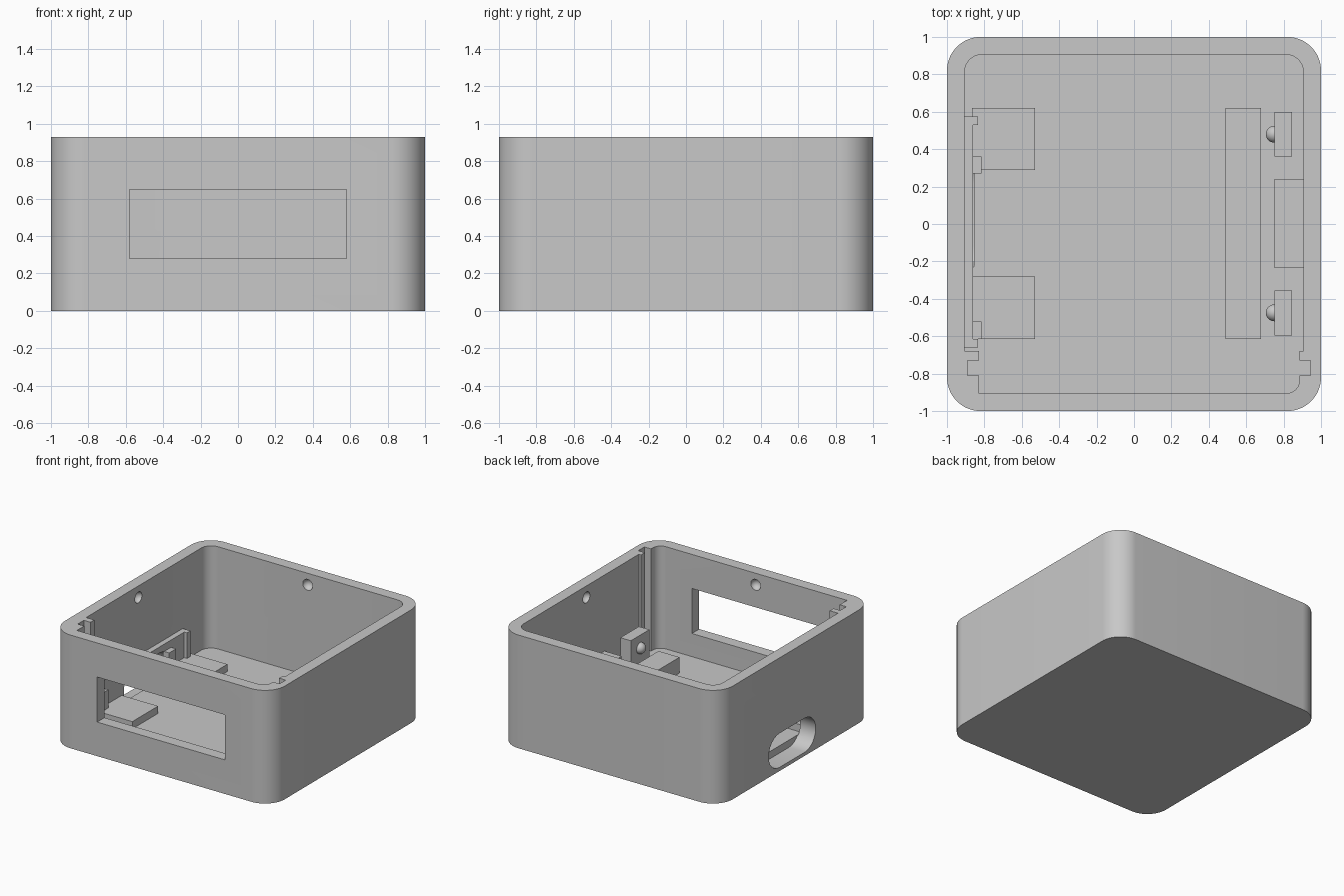
import bpy, bmesh, math
from mathutils import Matrix, Vector

cube = bpy.data.objects.get("Cube")
if cube:
    bpy.data.objects.remove(cube, do_unlink=True)

grey = bpy.data.materials.new("plain grey plastic")
grey.use_nodes = True
colour = (0.58, 0.58, 0.58, 1)
grey.diffuse_color = colour
grey.node_tree.nodes["Principled BSDF"].inputs["Base Color"].default_value = colour

FLOOR, TOP = 0.09, 0.93


def finish(name, bm):
    bmesh.ops.recalc_face_normals(bm, faces=bm.faces)
    mesh = bpy.data.meshes.new(name)
    bm.to_mesh(mesh)
    bm.free()
    mesh.materials.append(grey)
    obj = bpy.data.objects.new(name, mesh)
    bpy.context.collection.objects.link(obj)
    return obj


def box(name, x, y, z):
    bm = bmesh.new()
    bmesh.ops.create_cube(bm, size=1)
    for v in bm.verts:
        v.co = [r[0] if c < 0 else r[1] for c, r in zip(v.co, (x, y, z))]
    return finish(name, bm)


def prism(name, points, low, high, matrix=Matrix()):
    bm = bmesh.new()
    face = bm.faces.new([bm.verts.new((x, y, low)) for x, y in points])
    new = bmesh.ops.extrude_face_region(bm, geom=[face])["geom"]
    for v in new:
        if isinstance(v, bmesh.types.BMVert):
            v.co.z = high
    bm.transform(matrix)
    return finish(name, bm)


def arc(cx, cy, r, start, end, steps=12):
    angles = [math.radians(start + (end - start) * i / steps) for i in range(steps + 1)]
    return [(cx + r * math.cos(a), cy + r * math.sin(a)) for a in angles]


def ball(name, centre, r):
    bm = bmesh.new()
    bmesh.ops.create_uvsphere(bm, u_segments=24, v_segments=12, radius=r,
                              matrix=Matrix.Translation(Vector(centre)))
    return finish(name, bm)


def cut(obj, cutter):
    cutter.hide_render = True
    mod = obj.modifiers.new("cut", 'BOOLEAN')
    mod.operation = 'DIFFERENCE'
    mod.solver = 'EXACT'
    mod.object = cutter
    bpy.context.view_layer.objects.active = obj
    bpy.ops.object.modifier_apply(modifier=mod.name)


def smooth(obj):
    bpy.ops.object.select_all(action='DESELECT')
    obj.select_set(True)
    bpy.context.view_layer.objects.active = obj
    bpy.ops.object.shade_smooth_by_angle(angle=math.radians(30))


# Outer shell with rounded corners
outer = []
for i, (sx, sy) in enumerate([(1, 1), (-1, 1), (-1, -1), (1, -1)]):
    outer += arc(sx * 0.82, sy * 0.82, 0.18, i * 90, i * 90 + 90, 16)
shell = prism("case_shell", outer, 0, TOP)

# Cavity outline, including the panel guides and grooves near the front
inner = [(-0.83, -0.905)] + arc(0.815, -0.835, 0.07, -90, 0)
inner += [(0.885, -0.81), (0.945, -0.81), (0.945, -0.73), (0.885, -0.73),
          (0.885, -0.68), (0.905, -0.68)]
inner += arc(0.815, 0.815, 0.09, 0, 90) + arc(-0.815, 0.815, 0.09, 90, 180)
inner += [(-0.905, -0.68), (-0.83, -0.68), (-0.83, -0.73), (-0.89, -0.73),
          (-0.89, -0.81), (-0.83, -0.81)]
cutters = [prism("cavity_cutter", inner, FLOOR, 1.1)]

# Front window
cutters.append(box("window_cutter", (-0.58, 0.58), (-1.1, -0.85), (0.28, 0.65)))

# Stadium port through the side wall
r, half = 0.14, 0.165
port = arc(0.05 + half, 0.17, r, -90, 90) + arc(0.05 - half, 0.17, r, 90, 270)
to_side = Matrix(((0, 0, 1, 0), (1, 0, 0, 0), (0, 1, 0, 0), (0, 0, 0, 1)))
port_cutter = prism("port_cutter", port, -1.1, -0.855, to_side)
cutters.append(port_cutter)

# Lid snap dimples in the four walls
for x, y in [(0, 0.905), (0, -0.905), (0.905, 0), (-0.905, 0)]:
    cutters.append(ball("dimple_cutter", (x, y, 0.835), 0.045))

for c in cutters:
    cut(shell, c)
smooth(shell)

# Board holder on the port wall
holder = box("port_board_holder", (-0.915, -0.86), (-0.66, 0.575), (FLOOR - 0.01, 0.36))
cut(holder, port_cutter)
smooth(holder)
for c in cutters:
    bpy.data.objects.remove(c, do_unlink=True)

for side, y0, y1 in [("front", -0.66, -0.615), ("back", 0.53, 0.575)]:
    box(side + "_holder_post", (-0.87, -0.835), (y0, y1), (FLOOR - 0.01, 0.36))
for side, y0, y1 in [("front", -0.615, -0.52), ("back", 0.27, 0.36)]:
    box(side + "_holder_clip", (-0.87, -0.815), (y0, y1), (FLOOR - 0.01, 0.3))

# Board supports on the floor
for side, y0, y1 in [("front", -0.615, -0.28), ("back", 0.29, 0.62)]:
    box(side + "_floor_pad", (-0.865, -0.53), (y0, y1), (FLOOR - 0.01, 0.15))
box("long_floor_rail", (0.49, 0.68), (-0.615, 0.62), (FLOOR - 0.01, 0.22))
box("wall_stop_block", (0.75, 0.915), (-0.235, 0.24), (FLOOR - 0.01, 0.305))

# Snap posts with rounded bumps
for side, y in [("front", -0.475), ("back", 0.48)]:
    box(side + "_snap_post", (0.75, 0.845), (y - 0.12, y + 0.12), (FLOOR - 0.01, 0.385))
    smooth(ball(side + "_snap_bump", (0.75, y, 0.28), 0.045))
